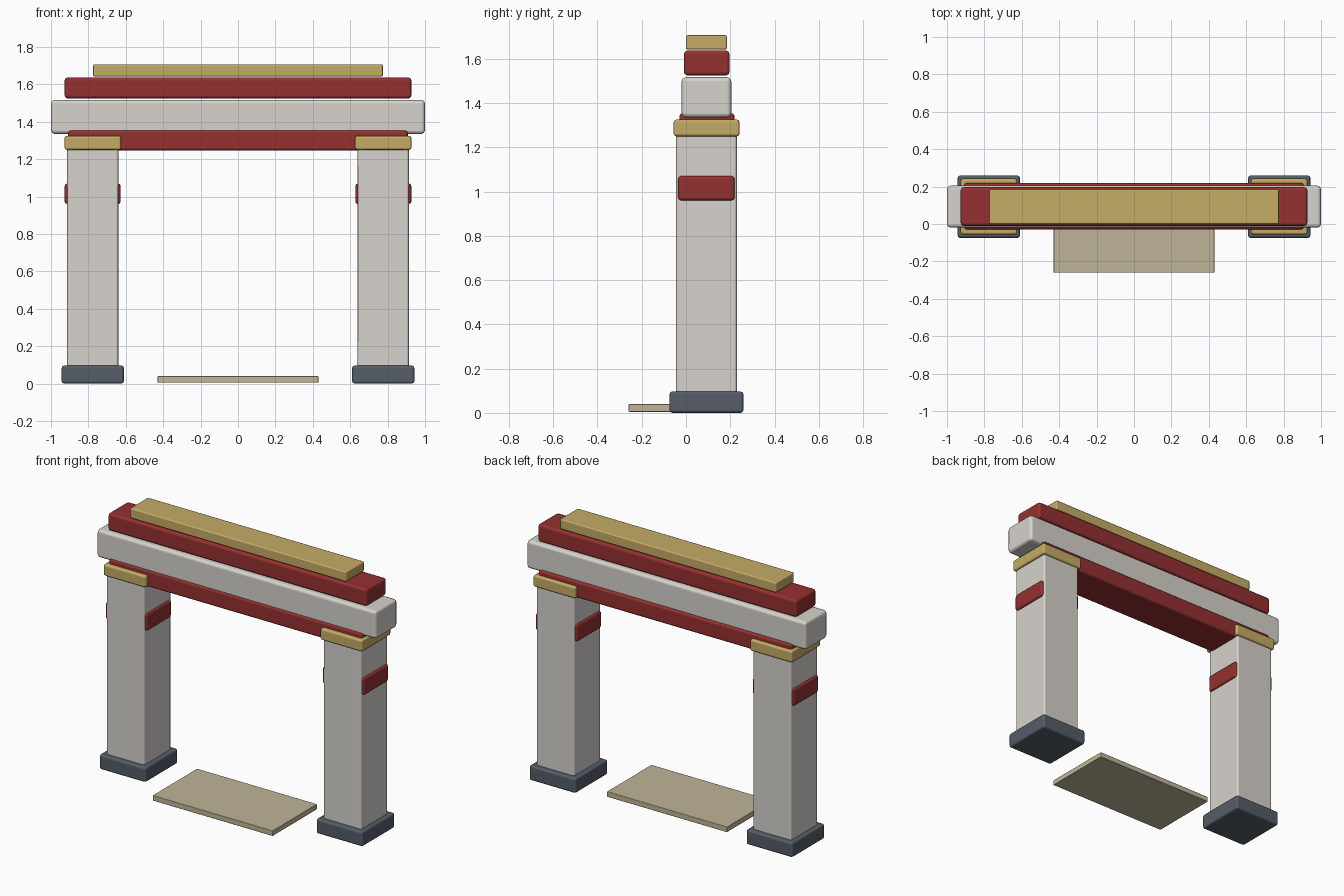
import bpy

if "Cube" in bpy.data.objects:
    bpy.data.objects.remove(bpy.data.objects["Cube"])


def material(name, rgb):
    m = bpy.data.materials.new(name)
    m.diffuse_color = (*rgb, 1)
    m.use_nodes = True
    m.node_tree.nodes["Principled BSDF"].inputs["Base Color"].default_value = m.diffuse_color
    return m


STONE = material("pale_stone", (0.68, 0.65, 0.61))
RED = material("red_paint", (0.30, 0.03, 0.03))
GOLD = material("gold", (0.56, 0.41, 0.13))
SLATE = material("slate", (0.09, 0.11, 0.14))
SAND = material("sandstone", (0.52, 0.46, 0.31))


def box(name, x, y, z, mat, bevel):
    """Bevelled box given by its (min, max) range on each axis."""
    bpy.ops.mesh.primitive_cube_add(size=1, location=[sum(r) / 2 for r in (x, y, z)])
    ob = bpy.context.object
    ob.name = name
    ob.scale = [r[1] - r[0] for r in (x, y, z)]
    bpy.ops.object.transform_apply(location=False, rotation=False, scale=True)
    ob.data.materials.append(mat)
    bpy.ops.object.shade_smooth_by_angle()
    mod = ob.modifiers.new("bevel", "BEVEL")
    mod.width = bevel
    mod.segments = 2
    mod.harden_normals = True
    return ob


# Two posts, each with foot, band and cap
for side, s in (("left", -1), ("right", 1)):
    def span(a, b):
        return tuple(sorted((s * a, s * b)))
    box(side + "_foot", span(0.61, 0.943), (-0.075, 0.26), (0, 0.097), SLATE, 0.014)
    box(side + "_post", span(0.64, 0.913), (-0.045, 0.23), (0.003, 1.26), STONE, 0.012)
    box(side + "_band", span(0.627, 0.927), (-0.036, 0.22), (0.96, 1.07), RED, 0.014)
    box(side + "_cap", span(0.625, 0.927), (-0.056, 0.242), (1.25, 1.325), GOLD, 0.012)

# Stacked crossbeams
box("lower_rail", (-0.908, 0.908), (-0.03, 0.22), (1.246, 1.355), RED, 0.016)
box("main_beam", (-1.0, 1.0), (-0.02, 0.205), (1.335, 1.517), STONE, 0.02)
box("upper_beam", (-0.927, 0.927), (-0.01, 0.197), (1.525, 1.637), RED, 0.016)
box("top_ridge", (-0.775, 0.775), (0.0, 0.185), (1.642, 1.707), GOLD, 0.008)

# Threshold slab between the posts
box("threshold_slab", (-0.43, 0.43), (-0.26, 0.195), (0.005, 0.04), SAND, 0.004)
